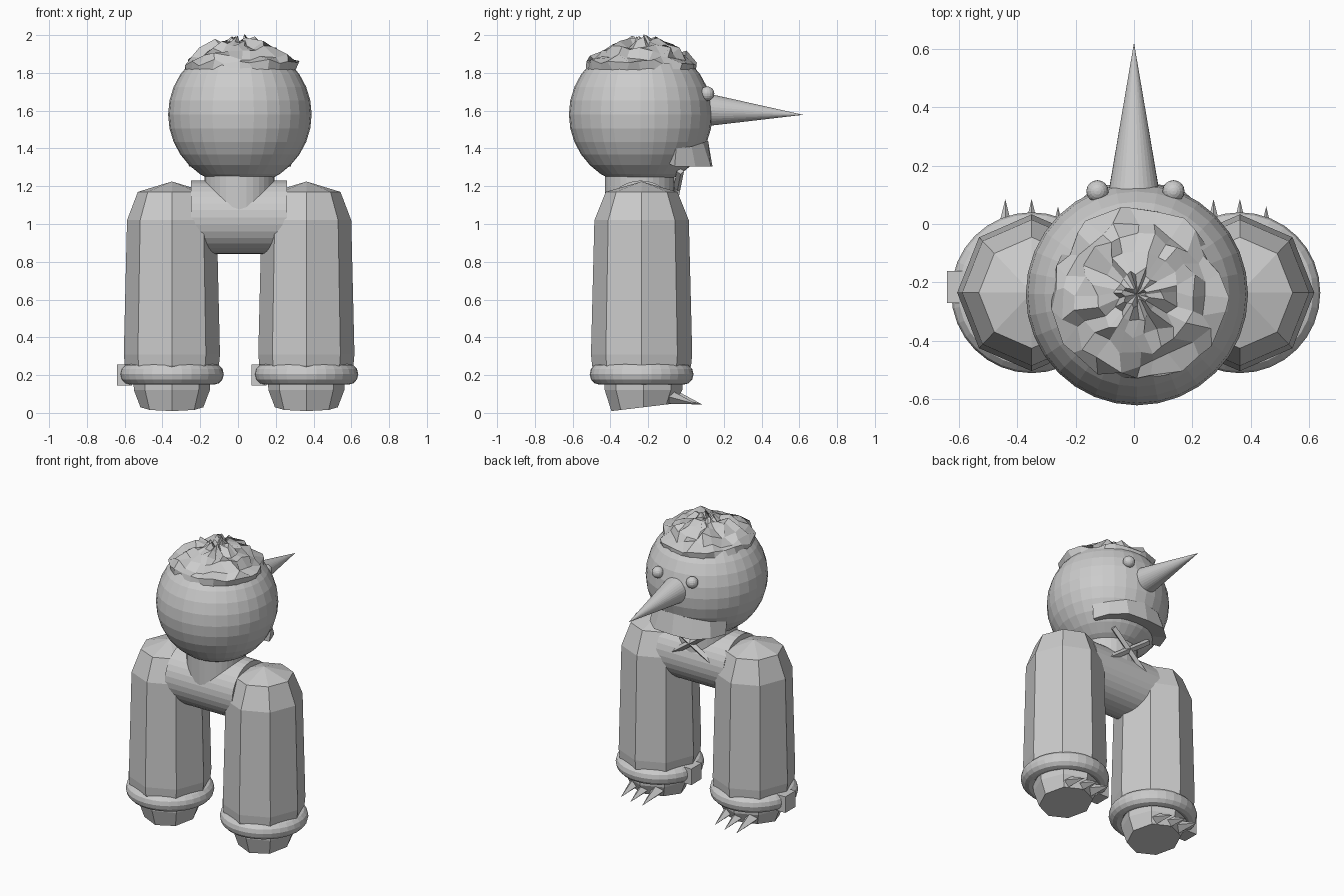
import bpy, bmesh, math, random
from mathutils import Vector

random.seed(7)
if "Cube" in bpy.data.objects:
    bpy.data.objects.remove(bpy.data.objects["Cube"])

GREY = bpy.data.materials.new("plain grey")
GREY.use_nodes = True
GREY.diffuse_color = (0.6, 0.6, 0.6, 1)
GREY.node_tree.nodes["Principled BSDF"].inputs["Base Color"].default_value = (0.6, 0.6, 0.6, 1)

HEAD = Vector((0.01, -0.24, 1.58))
RADIUS = 0.38


def finish(name, bm):
    bmesh.ops.recalc_face_normals(bm, faces=bm.faces)
    mesh = bpy.data.meshes.new(name)
    bm.to_mesh(mesh)
    bm.free()
    obj = bpy.data.objects.new(name, mesh)
    bpy.context.collection.objects.link(obj)
    mesh.materials.append(GREY)
    return obj


def bridge(bm, a, b):
    n = len(a)
    for i in range(n):
        j = (i + 1) % n
        bm.faces.new((a[i], a[j], b[j], b[i]))


def ring(bm, cx, cy, z, r, sides, squash=1.0, tilt=0.0):
    verts = []
    for i in range(sides):
        a = math.tau * i / sides
        y = r * math.sin(a)
        verts.append(bm.verts.new((cx + r * squash * math.cos(a), cy + y, z + tilt * y)))
    return verts


def turned(name, cx, cy, profile, sides, squash=1.0, tip=None, tilt=0.0):
    """Stack of rings (z, radius), closed by flat caps or a raised tip."""
    bm = bmesh.new()
    rings = [ring(bm, cx, cy, z, r, sides, squash, tilt if k == 0 else 0)
             for k, (z, r) in enumerate(profile)]
    for a, b in zip(rings, rings[1:]):
        bridge(bm, a, b)
    bm.faces.new(rings[0])
    if tip is None:
        bm.faces.new(rings[-1])
    else:
        peak = bm.verts.new((cx, cy, tip))
        for i in range(sides):
            bm.faces.new((rings[-1][i], rings[-1][(i + 1) % sides], peak))
    return finish(name, bm)


def rod(name, start, end, r1, r2, sides):
    """Straight cylinder, cone or square bar between two points."""
    start, end = Vector(start), Vector(end)
    bm = bmesh.new()
    bmesh.ops.create_cone(bm, cap_ends=True, segments=sides, radius1=r1, radius2=r2,
                          depth=(end - start).length)
    bmesh.ops.remove_doubles(bm, verts=bm.verts, dist=0.0001)
    turn = (end - start).to_track_quat('Z', 'Y')
    for v in bm.verts:
        v.co = turn @ v.co + (start + end) / 2
    return finish(name, bm)


def ball(name, centre, r, u, v):
    bm = bmesh.new()
    bmesh.ops.create_uvsphere(bm, u_segments=u, v_segments=v, radius=r)
    bmesh.ops.translate(bm, verts=bm.verts, vec=centre)
    return finish(name, bm)


def box(name, centre, size):
    bm = bmesh.new()
    bmesh.ops.create_cube(bm, size=1)
    for v in bm.verts:
        v.co = Vector(centre) + Vector([a * b for a, b in zip(v.co, size)])
    return finish(name, bm)


# Head with an open crown
bm = bmesh.new()
bmesh.ops.create_uvsphere(bm, u_segments=32, v_segments=16, radius=RADIUS)
crown = [v for v in bm.verts if v.co.z > RADIUS * 0.72]
bmesh.ops.delete(bm, geom=crown, context='VERTS')
bmesh.ops.translate(bm, verts=bm.verts, vec=HEAD)
finish("head", bm)

# Crumpled hair filling the crown
bm = bmesh.new()
SEG = 24
rows = []
for k, deg in enumerate((52, 47, 39, 30, 21, 12, 5)):
    row = []
    for i in range(SEG):
        rough = 0 if k == 0 else 1
        th = math.radians(deg + rough * random.uniform(-2.5, 2.5))
        a = math.tau * (i + rough * random.uniform(-0.35, 0.35)) / SEG
        r = RADIUS - 0.01 if k == 0 else RADIUS + random.uniform(-0.012, 0.045)
        row.append(bm.verts.new(HEAD + r * Vector((math.sin(th) * math.cos(a),
                                                  math.sin(th) * math.sin(a), math.cos(th)))))
    rows.append(row)
for a, b in zip(rows, rows[1:]):
    bridge(bm, a, b)
dip = bm.verts.new(HEAD + Vector((0, 0, RADIUS - 0.03)))
for i in range(SEG):
    bm.faces.new((rows[-1][i], rows[-1][(i + 1) % SEG], dip))
finish("hair", bm)

# Beak and eyes
rod("beak", (0, 0.08, 1.606), (0, 0.62, 1.578), 0.092, 0, 32)
for side, x in (("right", -0.125), ("left", 0.135)):
    ball(side + "_eye", (x, 0.112, 1.69), 0.038, 16, 10)

# Flared chin wrapping the front of the head
half = [(0.27, -0.06, 1.40), (0.23, 0.05, 1.41), (0.14, 0.13, 1.43)]
arc = half + [(0, 0.14, 1.44)] + [(-x, y, z) for x, y, z in reversed(half)]
bm = bmesh.new()
sections = []
for x, y, top in arc:
    out = Vector((x, y - HEAD.y, 0))
    reach = math.sqrt(RADIUS ** 2 - (top - HEAD.z) ** 2) + 0.004
    base = Vector((HEAD.x, HEAD.y, 0))
    sections.append([bm.verts.new(base + out + Vector((0, 0, 1.305))),
                     bm.verts.new(base + out.normalized() * reach + Vector((0, 0, top))),
                     bm.verts.new(base + out * 0.7 + Vector((0, 0, 1.33)))])
for a, b in zip(sections, sections[1:]):
    bridge(bm, a, b)
bm.faces.new(sections[0])
bm.faces.new(sections[-1])
finish("chin", bm)

# Neck, hip cylinder and crossed neck straps
turned("neck", 0.008, -0.245, [(1.0, 0.185), (1.32, 0.185)], 32)
rod("hip_bar", (-0.25, -0.24, 1.035), (0.26, -0.24, 1.035), 0.195, 0.195, 32)
for s in (-1, 1):
    rod("neck_strap", (s * 0.14, -0.03, 1.28), (-s * 0.14, -0.07, 1.08), 0.02, 0.02, 4)

# Legs, ankle rings, clasps, feet and claws
for side, cx in (("right", -0.35), ("left", 0.362)):
    cy = -0.235
    turned(side + "_leg", cx, cy,
           [(0.17, 0.22), (0.25, 0.262), (0.31, 0.268), (1.02, 0.25), (1.17, 0.19)],
           8, 0.95, tip=1.225)

    bm = bmesh.new()
    loops = []
    for i in range(32):
        a = math.tau * i / 32
        loops.append([bm.verts.new((cx + (0.225 + 0.05 * math.cos(b)) * math.cos(a),
                                    cy + (0.225 + 0.05 * math.cos(b)) * math.sin(a),
                                    0.205 + 0.055 * math.sin(b)))
                      for b in [math.tau * j / 12 for j in range(12)]])
    for i in range(32):
        bridge(bm, loops[i], loops[(i + 1) % 32])
    finish(side + "_ankle_ring", bm)

    box(side + "_clasp", (cx - 0.25, -0.215, 0.2), (0.08, 0.11, 0.11))
    turned(side + "_foot", cx, cy + 0.01,
           [(0.03, 0.17), (0.12, 0.205), (0.2, 0.21)], 8, 0.98, tilt=0.12)
    for dx, tip_y in ((-0.09, 0.085), (0, 0.085), (0.09, 0.06)):
        rod(side + "_claw", (cx + dx, tip_y - 0.17, 0.09), (cx + dx, tip_y, 0.045), 0.042, 0, 4)
